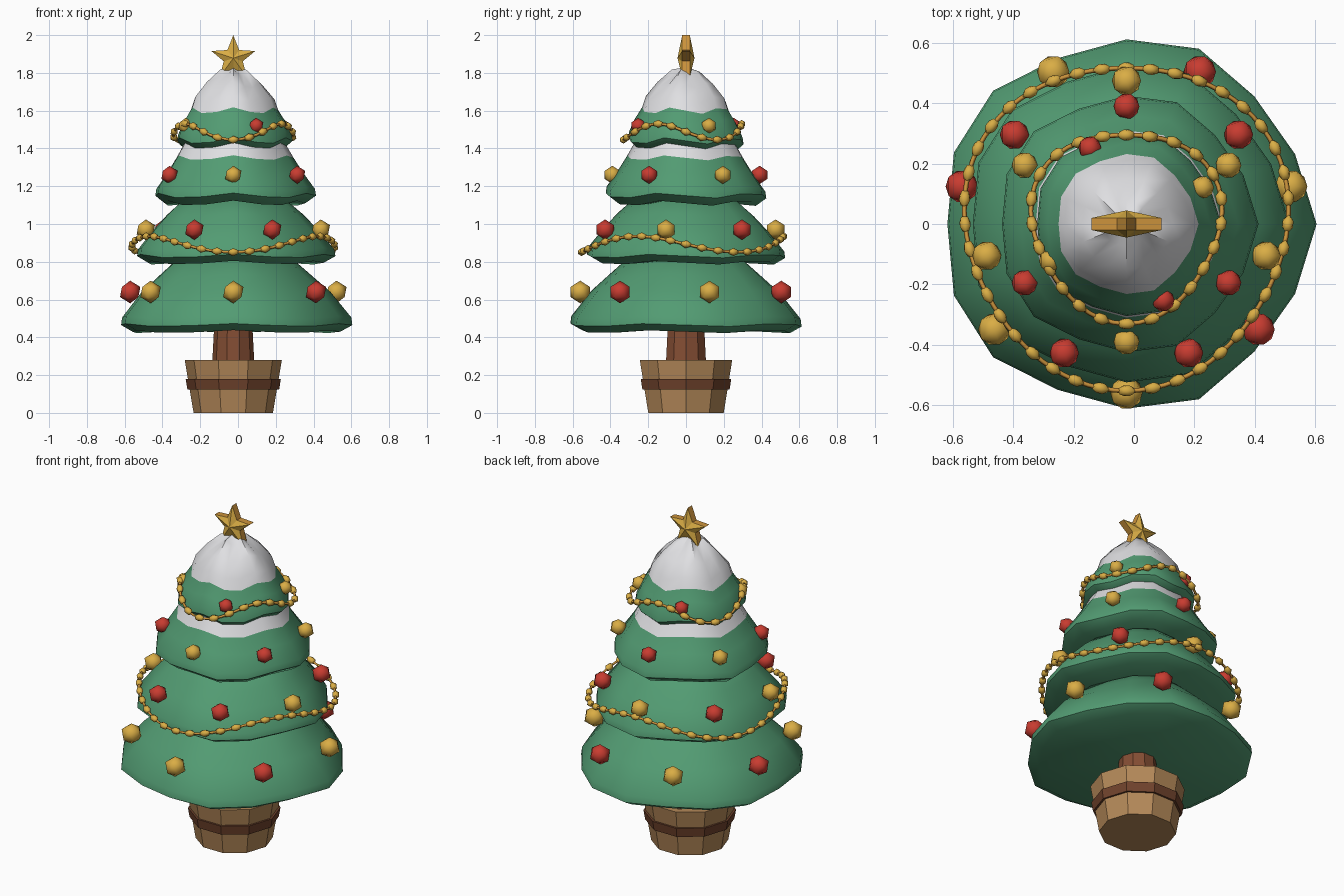
import bpy, bmesh
from math import sin, cos, pi, radians
from mathutils import Matrix, Vector

if "Cube" in bpy.data.objects:
    bpy.data.objects.remove(bpy.data.objects["Cube"], do_unlink=True)

AXIS = Vector((-0.025, 0, 0))


def material(name, rgb):
    m = bpy.data.materials.new(name)
    m.use_nodes = True
    m.diffuse_color = (*rgb, 1)
    m.node_tree.nodes["Principled BSDF"].inputs["Base Color"].default_value = (*rgb, 1)
    return m


GREEN = material("needle green", (0.085, 0.33, 0.17))
SNOW = material("snow white", (0.74, 0.74, 0.76))
WOOD = material("light wood", (0.46, 0.25, 0.10))
BARK = material("bark brown", (0.23, 0.075, 0.033))
HOOP = material("dark hoop brown", (0.16, 0.055, 0.025))
RED = material("bauble red", (0.58, 0.045, 0.03))
GOLD = material("gold", (0.70, 0.42, 0.06))
AMBER = material("amber", (0.60, 0.29, 0.045))


def finish(name, bm, mats, smooth=None):
    bmesh.ops.recalc_face_normals(bm, faces=bm.faces)
    mesh = bpy.data.meshes.new(name)
    bm.to_mesh(mesh)
    bm.free()
    for m in mats:
        mesh.materials.append(m)
    ob = bpy.data.objects.new(name, mesh)
    ob.location = AXIS
    bpy.context.collection.objects.link(ob)
    if smooth:
        bpy.ops.object.select_all(action="DESELECT")
        ob.select_set(True)
        bpy.context.view_layer.objects.active = ob
        bpy.ops.object.shade_smooth_by_angle(angle=radians(smooth))
    return ob


def lathe(name, rows, sides, mats, rule=lambda i: 0, smooth=None, lobe=0, wave=0):
    """Spin (radius, height) rows; lobe and wave give a five-fold ripple."""
    bm = bmesh.new()
    rings = []
    for r, z in rows:
        ring = []
        for k in range(sides if r else 1):
            a = 2 * pi * k / sides
            rr = r * (1 + lobe * cos(5 * a))
            dz = -wave * sin(5 * a) if r else 0
            ring.append(bm.verts.new((rr * cos(a), rr * sin(a), z + dz)))
        rings.append(ring)
    for i, (lo, hi) in enumerate(zip(rings, rings[1:])):
        for k in range(sides):
            n = (k + 1) % sides
            quad = [lo[k % len(lo)], lo[n % len(lo)], hi[n % len(hi)], hi[k % len(hi)]]
            face = bm.faces.new(list(dict.fromkeys(quad)))
            face.material_index = rule(i)
    return finish(name, bm, mats, smooth)


# Pot with hoop, and trunk
lathe("pot", [(0, 0), (.21, 0), (.257, .28), (.215, .28), (.205, .23), (0, .23)], 10,
      [WOOD, HOOP], lambda i: int(i == 4))
lathe("pot_hoop", [(.228, .125), (.243, .125), (.252, .18), (.235, .18)], 10, [HOOP])
lathe("trunk", [(0, .2), (.115, .2), (.1, .48), (0, .48)], 10, [BARK])

# Foliage tiers, the upper two dusted with snow
tier = dict(sides=16, smooth=50, lobe=.03)
lathe("tier_bottom", [(0, .45), (.55, .43), (.612, .465), (.607, .505), (.5, .64),
                      (.4, .73), (.31, .81), (0, .88)], mats=[GREEN], wave=.008, **tier)
lathe("tier_lower_middle", [(0, .81), (.465, .795), (.525, .83), (.52, .865), (.435, .97),
                            (.36, 1.05), (.28, 1.12), (0, 1.18)],
      mats=[GREEN], wave=.01, **tier)
lathe("tier_upper_middle", [(0, 1.13), (.37, 1.11), (.425, 1.15), (.42, 1.185), (.36, 1.27),
                            (.31, 1.35), (.265, 1.43), (0, 1.46)],
      mats=[GREEN, SNOW], rule=lambda i: int(i >= 5), wave=.014, **tier)
lathe("tier_top", [(0, 1.42), (.26, 1.4), (.305, 1.44), (.3, 1.475), (.27, 1.54), (.232, 1.6),
                   (.212, 1.66), (.15, 1.735), (.075, 1.8), (0, 1.83)],
      mats=[GREEN, SNOW], rule=lambda i: int(i >= 5), wave=.018, **tier)

# Baubles in alternating colours around each tier
STEP = 360 / 7
for label, count, start, dist, z, size, first in (
        ("bottom", 7, -90, .56, .64, .06, 0),
        ("lower_middle", 7, -90 + STEP / 2, .475, .97, .054, 1),
        ("upper_middle", 6, -90, .39, 1.26, .048, 0),
        ("top", 4, -90 + STEP / 2, .28, 1.52, .042, 1)):
    bm = bmesh.new()
    for k in range(count):
        a = radians(start + 360 * k / count)
        pos = Matrix.Translation((dist * cos(a), dist * sin(a), z))
        ball = bmesh.ops.create_icosphere(bm, subdivisions=1, radius=size, matrix=pos)
        for face in {f for v in ball["verts"] for f in v.link_faces}:
            face.material_index = (k + first) % 2
    finish("baubles_" + label, bm, [GOLD, RED], 50)


# Draped garlands: a thin cord threaded with oval beads
def drape(a, dist, z):
    swing = cos(3 * a - 1.5 * pi)
    r = dist - .018 * swing
    return Vector((r * cos(a), r * sin(a), z + .042 * swing))


for label, dist, z, count in (("lower", .535, .893, 40), ("upper", .313, 1.488, 24)):
    bm = bmesh.new()
    for k in range(count):
        a = 2 * pi * k / count
        along = drape(a + .02, dist, z) - drape(a - .02, dist, z)
        turn = along.to_track_quat("X", "Z").to_matrix().to_4x4()
        place = Matrix.Translation(drape(a, dist, z)) @ turn @ Matrix.Diagonal((.032, .021, .021, 1))
        bmesh.ops.create_icosphere(bm, subdivisions=1, radius=1, matrix=place)
    finish("garland_beads_" + label, bm, [GOLD], 50)

    cord = bpy.data.curves.new("garland_cord_" + label, "CURVE")
    cord.dimensions = "3D"
    cord.bevel_depth = .008
    cord.bevel_resolution = 0
    path = cord.splines.new("POLY")
    path.points.add(count * 2 - 1)
    for k, p in enumerate(path.points):
        p.co = (*drape(pi * k / count, dist, z), 1)
    path.use_cyclic_u = True
    cord.materials.append(AMBER)
    ob = bpy.data.objects.new("garland_cord_" + label, cord)
    ob.location = AXIS
    bpy.context.collection.objects.link(ob)

# Five-pointed star with raised centres and an amber rim
bm = bmesh.new()
outline = []
for k in range(10):
    a = pi / 2 + pi * k / 5
    r = .053 if k % 2 else .122
    outline.append((r * cos(a), 1.878 + r * sin(a)))
sides = [[bm.verts.new((x, y, z)) for x, z in outline] for y in (-.02, .02)]
for ring, y in zip(sides, (-.045, .045)):
    centre = bm.verts.new((0, y, 1.878))
    for k in range(10):
        bm.faces.new((centre, ring[k], ring[(k + 1) % 10]))
for k in range(10):
    n = (k + 1) % 10
    bm.faces.new((sides[0][k], sides[0][n], sides[1][n], sides[1][k])).material_index = 1
finish("star", bm, [GOLD, AMBER])
